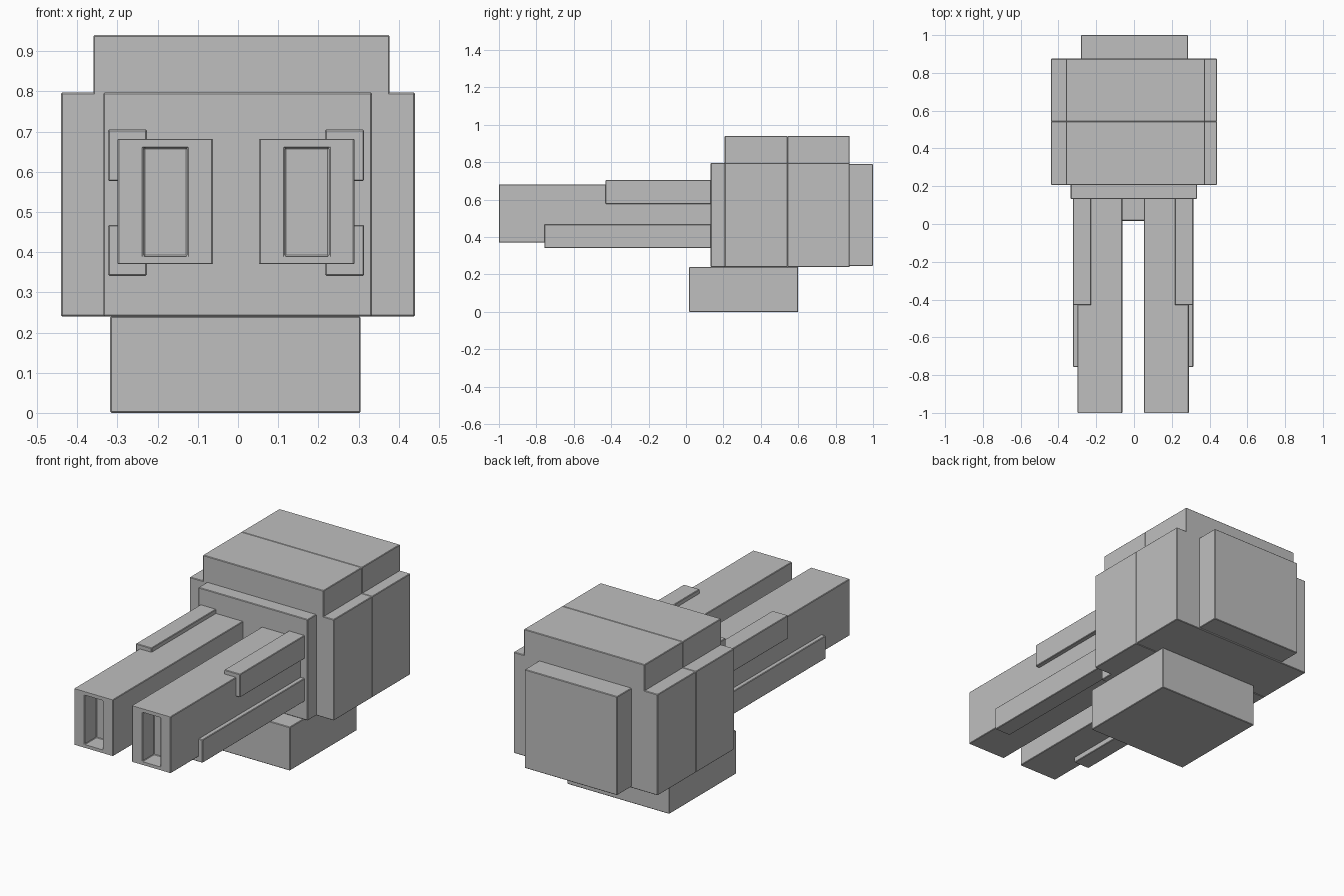
import bpy, bmesh
from mathutils import Vector

if "Cube" in bpy.data.objects:
    bpy.data.objects.remove(bpy.data.objects["Cube"])

grey = bpy.data.materials.new("mid_grey")
grey.diffuse_color = (0.52, 0.52, 0.52, 1)
grey.use_nodes = True
grey.node_tree.nodes["Principled BSDF"].inputs["Base Color"].default_value = grey.diffuse_color


def block(name, x, y, z, recess=None, bevel=0.003):
    """Box spanning the given (min, max) ranges, with an optional slot (x, z, depth) in its front face."""
    bm = bmesh.new()
    bmesh.ops.create_cube(bm, size=1)
    for v in bm.verts:
        v.co = Vector([(a + b) / 2 + c * (b - a) for c, (a, b) in zip(v.co, (x, y, z))])
    if recess:
        rx, rz, depth = recess
        bm.faces.ensure_lookup_table()
        front = min(bm.faces, key=lambda f: f.calc_center_median().y)
        # Inset the rim, fit it to the slot outline, then push the slot in
        bmesh.ops.inset_region(bm, faces=[front], thickness=0.03)
        cx, cz = sum(x) / 2, sum(z) / 2
        for v in front.verts:
            v.co.x = rx[0] if v.co.x < cx else rx[1]
            v.co.z = rz[0] if v.co.z < cz else rz[1]
        bmesh.ops.inset_region(bm, faces=[front], thickness=0.0)
        for v in front.verts:
            v.co.y += depth
    bmesh.ops.recalc_face_normals(bm, faces=bm.faces)
    me = bpy.data.meshes.new(name)
    bm.to_mesh(me)
    bm.free()
    me.materials.append(grey)
    ob = bpy.data.objects.new(name, me)
    bpy.context.collection.objects.link(ob)
    # Thin chamfer on the edges
    mod = ob.modifiers.new("chamfer", 'BEVEL')
    mod.width = bevel
    mod.segments = 1
    mod.limit_method = 'ANGLE'
    return ob


# Body and lid, each in a front and a back half
for half, y in (("front", (0.207, 0.542)), ("back", (0.542, 0.875))):
    block("body_" + half, (-0.44, 0.44), y, (0.24, 0.797))
    block("lid_" + half, (-0.36, 0.377), y, (0.78, 0.94))

# Plates on the front and back, and the foot below
block("front_plate", (-0.335, 0.333), (0.132, 0.23), (0.24, 0.797))
block("back_plate", (-0.28, 0.285), (0.85, 1.0), (0.246, 0.79))
block("foot", (-0.318, 0.305), (0.017, 0.60), (0.0, 0.24))

# Twin barrels with slotted muzzles, each with an upper and a lower outer rail
for side, bx, sx, rx in (
        ("left", (-0.30, -0.062), (-0.235, -0.127), (-0.323, -0.227)),
        ("right", (0.052, 0.29), (0.117, 0.226), (0.217, 0.314))):
    block("barrel_" + side, bx, (-1.0, 0.14), (0.37, 0.682), (sx, (0.39, 0.66), 0.1))
    block("upper_rail_" + side, rx, (-0.43, 0.14), (0.577, 0.705))
    block("lower_rail_" + side, rx, (-0.757, 0.14), (0.341, 0.468))
